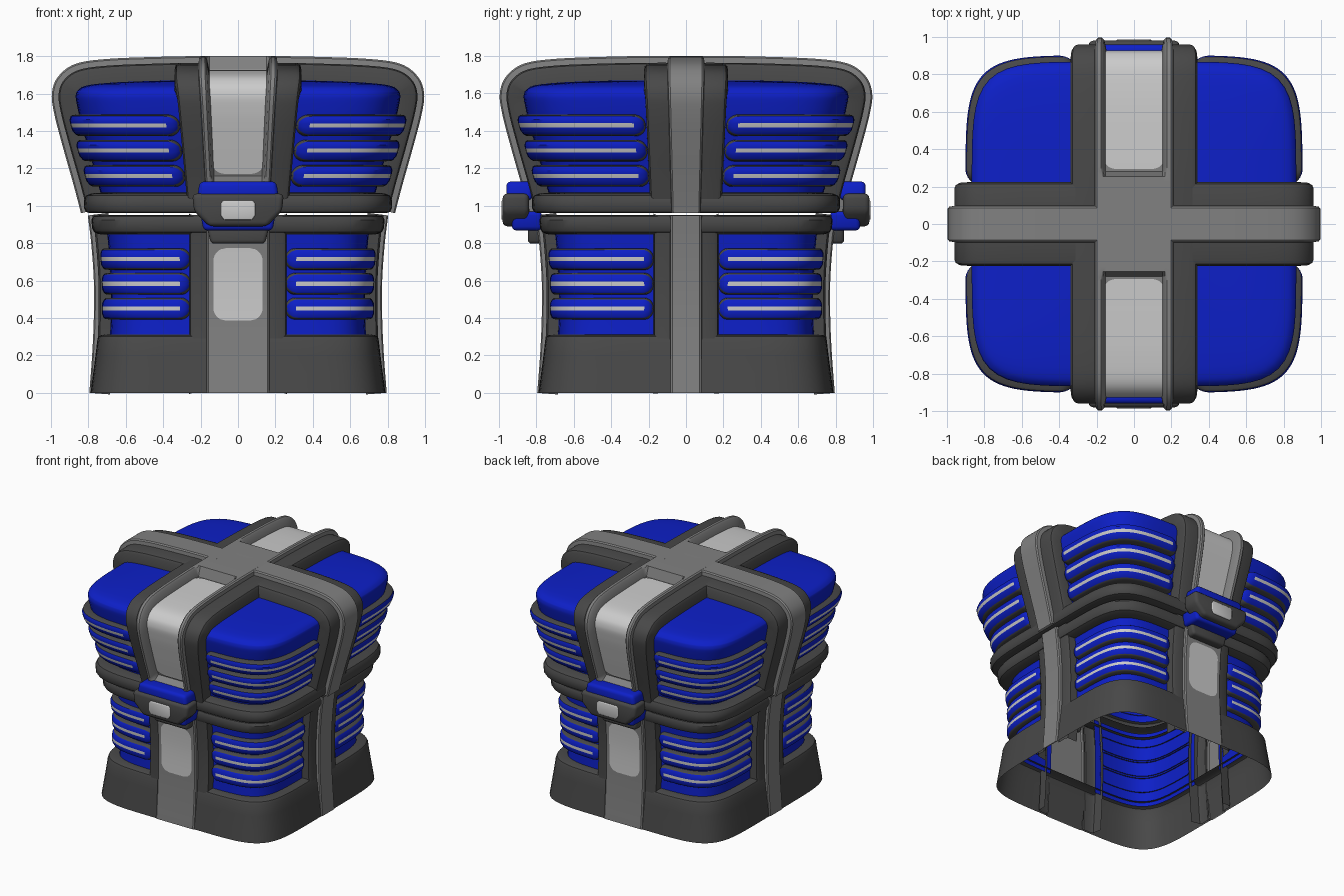
import bpy, bmesh, math
from mathutils import Vector

if "Cube" in bpy.data.objects:
    bpy.data.objects.remove(bpy.data.objects["Cube"])

MATS = []
for nm, c in (("blue", (0.004, 0.014, 0.58)), ("dark_grey", (0.065, 0.065, 0.065)),
              ("mid_grey", (0.22, 0.22, 0.22)), ("pale_grey", (0.60, 0.60, 0.60))):
    m = bpy.data.materials.new(nm)
    m.diffuse_color = (*c, 1)
    m.use_nodes = True
    m.node_tree.nodes["Principled BSDF"].inputs["Base Color"].default_value = m.diffuse_color
    MATS.append(m)
BLUE, DARK, MID, PALE = range(4)
N = 6.0  # squareness of the plan outline


def finish(name, bm, angle=35):
    bmesh.ops.remove_doubles(bm, verts=bm.verts, dist=1e-5)
    bmesh.ops.recalc_face_normals(bm, faces=bm.faces)
    mid = Vector((0, 0, 0.8))
    if sum(f.normal.dot(f.calc_center_median() - mid) * f.calc_area() for f in bm.faces) < 0:
        bmesh.ops.reverse_faces(bm, faces=bm.faces)
    me = bpy.data.meshes.new(name)
    bm.to_mesh(me)
    bm.free()
    for m in MATS:
        me.materials.append(m)
    me.shade_smooth()
    me.set_sharp_from_angle(angle=math.radians(angle))
    ob = bpy.data.objects.new(name, me)
    bpy.context.collection.objects.link(ob)
    return ob


def grid(name, rows, mat, keep=None):
    """Sheet through rows of points; mat(i, j) picks the colour of each quad."""
    bm = bmesh.new()
    vs = [[bm.verts.new(p) for p in r] for r in rows]
    for i in range(len(rows) - 1):
        for j in range(len(rows[0]) - 1):
            q = (vs[i][j], vs[i][j + 1], vs[i + 1][j + 1], vs[i + 1][j])
            c = sum((v.co for v in q), Vector()) / 4
            if keep is None or keep(c):
                bm.faces.new(q).material_index = mat(i, j)
    return finish(name, bm)


def smooth(pts, n=7):
    out = []
    P = [Vector(p) for p in pts]
    P = [2 * P[0] - P[1]] + P + [2 * P[-1] - P[-2]]
    for k in range(1, len(P) - 2):
        a, b, c, d = P[k - 1:k + 3]
        for s in range(n):
            t = s / n
            out.append(0.5 * (2 * b + (c - a) * t + (2 * a - 5 * b + 4 * c - d) * t * t
                              + (3 * b - a - 3 * c + d) * t ** 3))
    out.append(P[-2])
    return out


def normals(path):
    res = []
    for i in range(len(path)):
        t = path[min(i + 1, len(path) - 1)] - path[max(i - 1, 0)]
        res.append(Vector((t.y, -t.x)).normalized())
    res[-1] = Vector((0, 1)) if path[-1].x < 1e-6 else res[-1]
    return res


def plan(phi, R):
    c, s = math.cos(phi), math.sin(phi)
    rho = R / (abs(c) ** N + abs(s) ** N) ** (1 / N)
    return rho * c, rho * s


def ring(name, prof, mat, keep=None, n=128):
    rows = [[(*plan(2 * math.pi * k / n, r), z) for k in range(n + 1)] for r, z in prof]
    return grid(name, rows, lambda i, j: mat, keep)


# Outer wall profiles (radius, height), going upward
LID = smooth([(0.84, 0.96), (0.855, 1.02), (0.887, 1.14), (0.938, 1.32), (0.982, 1.49), (0.995, 1.6),
              (0.962, 1.69), (0.87, 1.758), (0.7, 1.785), (0.4, 1.797), (0.2, 1.8), (0, 1.8)])
BASE = smooth([(0.795, 0), (0.78, 0.2), (0.771, 0.4), (0.771, 0.6), (0.785, 0.8), (0.803, 0.948)])


def offset(path, d):
    return [Vector((max(p.x + n.x * d, 0), p.y + n.y * d)) for p, n in zip(path, normals(path))]


def place(side, sg, lat, r, z):
    return (lat, sg * r, z) if side == "front" else (sg * r, lat, z)


SIDES = [("front", -1, "front"), ("front", 1, "back"), ("side", 1, "right"), ("side", -1, "left")]


def sweep(name, path, side, sg, section, mat):
    """Sweep a mirrored half section [(lateral, offset)] along the wall path."""
    rows = []
    for p, n in zip(path, normals(path)):
        half = section(p)
        full = [(-a, o) for a, o in reversed(half)] + half
        rows.append([place(side, sg, a, p.x + n.x * o, p.y + n.y * o) for a, o in full])
    return grid(name, rows, lambda i, j: mat)


def plate(name, path, sg, lo, hi, width, off):
    """Round-cornered thin plate lying on the wall path."""
    st = [(p, n) for p, n in zip(path, normals(path)) if lo(p) and hi(p)]
    L = [0]
    for a, b in zip(st, st[1:]):
        L.append(L[-1] + (b[0] - a[0]).length)
    rows, rad = [], 0.07
    for (p, n), l in zip(st, L):
        d = max(rad - min(l, L[-1] - l), 0)
        w = width(p) - rad + math.sqrt(max(rad * rad - d * d, 0))
        r, z = p.x + n.x * off, p.y + n.y * off
        rows.append([(-w, sg * r, z), (w, sg * r, z)])
    return grid(name, rows, lambda i, j: PALE)


def taper(z):
    return 0.79 + 0.21 * min(max((z - 0.96) / 0.75, 0), 1)


def in_groove(p):
    return p.y > 1.13 and p.x > 0.28


# Straps: dark outer frame, mid grey strap, grooved on the lid front and back
for side, sg, nm in SIDES:
    wl, wd = (0.212, 0.34) if side == "front" else (0.1, 0.225)

    def lid_dark(p):
        k = taper(p.y) if side == "front" else 0.85 + 0.15 * (taper(p.y) - 0.79) / 0.21
        return [((wl - 0.02) * k, -0.036), ((wd - 0.03) * k, -0.036), ((wd - 0.012) * k, -0.043),
                ((wd - 0.002) * k, -0.06), (wd * k, -0.15)]

    def lid_light(p):
        k = taper(p.y)
        g = -0.075 if side == "front" and in_groove(p) else 0
        return [((wl - 0.06) * k if side == "front" else 0.02, g), ((wl - 0.046) * k, g * 0.15),
                ((wl - 0.035) * k, 0), ((wl - 0.014) * k, 0), ((wl - 0.004) * k, -0.008),
                (wl * k, -0.045)]

    # the part of the dark frame hidden by the groove is left open
    for h in (1, -1):
        rows = []
        for p, n in zip(LID, normals(LID)):
            rows.append([place(side, sg, h * a, p.x + n.x * o, p.y + n.y * o) for a, o in lid_dark(p)])
        grid(nm + "_lid_frame", rows, lambda i, j: DARK)
    sweep(nm + "_lid_strap", LID, side, sg, lid_light, MID)

    bl, bd = (0.17, 0.262) if side == "front" else (0.085, 0.175)
    for h in (1, -1):
        rows = []
        for p, n in zip(BASE, normals(BASE)):
            rows.append([place(side, sg, h * a, p.x + n.x * o, p.y + n.y * o) for a, o in
                         ((bl - 0.01, -0.025), (bd - 0.025, -0.025), (bd - 0.007, -0.035), (bd, -0.11))])
        grid(nm + "_base_frame", rows, lambda i, j: DARK)
    sweep(nm + "_base_strap", BASE, side, sg,
          lambda p: [(0.02, 0), (bl - 0.012, 0), (bl - 0.003, -0.007), (bl, -0.03)], MID)

    # Pale inlays
    if side == "front":
        dense = smooth(LID, 4)
        plate(nm + "_lid_inlay", dense, sg, lambda p: p.y > 1.15, lambda p: p.x > 0.29,
              lambda p: 0.165 * taper(p.y), -0.068)
        plate(nm + "_base_inlay", smooth(BASE, 4), sg, lambda p: p.y > 0.38, lambda p: p.y < 0.78,
              lambda p: 0.132, 0.003)

# Blue shells, left open behind the straps
LID_BLUE = offset(LID, -0.128)
BASE_BLUE = offset(BASE, -0.09)
ring("lid_shell", [p for p in LID_BLUE if p.y > 1.0], BLUE,
     lambda c: abs(c.x) > 0.22 and abs(c.y) > 0.14)
ring("base_shell", [p for p in BASE_BLUE if 0.27 < p.y < 0.9], BLUE,
     lambda c: abs(c.x) > 0.21 and abs(c.y) > 0.13)

# Dark rims and skirt
ring("lid_rim", [(0.73, 1.07), (0.785, 1.066), (0.812, 1.055), (0.824, 1.03), (0.822, 0.985),
                 (0.812, 0.967), (0.795, 0.961), (0.74, 0.96)], DARK)
ring("base_rim", [(0.67, 0.845), (0.745, 0.848), (0.77, 0.86), (0.78, 0.88), (0.784, 0.925),
                  (0.776, 0.942), (0.76, 0.949), (0.70, 0.95)], DARK)
ring("base_skirt", [(0.788, 0), (0.775, 0.1), (0.762, 0.2), (0.752, 0.285), (0.745, 0.302),
                    (0.73, 0.31), (0.67, 0.312)], DARK)


def radius_at(path, z):
    for a, b in zip(path, path[1:]):
        if a.y <= z <= b.y:
            return a.x + (b.x - a.x) * (z - a.y) / (b.y - a.y)
    return path[0].x


# Wrap-around ribs: dark edge, blue face, pale centre line
RIB = [(0.058, -0.01), (0.056, 0.035), (0.049, 0.047), (0.043, 0.05), (0.03, 0.058), (0.011, 0.06)]
RIB = RIB + [(-a, o) for a, o in reversed(RIB)]


def rib(name, path, z, xs, ys, sx, sy, depth):
    R = radius_at(path, z)
    a0, a1 = math.atan2(ys, R), math.atan2(R, xs)
    ends = [0, 0.003, 0.01, 0.02, 0.035, 0.05, 0.065]
    span = a1 - a0
    ts = ends + [0.065 + (span - 0.13) * k / 36 for k in range(1, 36)] + [span - e for e in reversed(ends)]
    rows = []
    for t in ts:
        d = max(1 - min(t, span - t) / 0.065, 0)
        f = math.sqrt(max(1 - d * d, 0.0004))
        row = []
        for dz, o in RIB:
            zz = z + dz * f
            x, y = plan(a0 + t, radius_at(path, zz) + o * depth * (0.3 + 0.7 * f))
            row.append((sx * x, sy * y, zz))
        rows.append(row)
    last = len(ts) - 1

    def colour(i, j):
        if j < 2 or j > 8 or i < 1 or i > last - 2:
            return DARK
        return PALE if j == 5 and 5 <= i < last - 5 else BLUE
    grid(name, rows, colour)


for sx in (1, -1):
    for sy in (1, -1):
        for z, xs, ys in ((1.43, 0.31, 0.215), (1.295, 0.298, 0.205), (1.16, 0.283, 0.195)):
            rib("lid_rib", LID_BLUE, z, xs, ys, sx, sy, 1.0)
        for z in (0.715, 0.583, 0.45):
            rib("base_rib", BASE_BLUE, z, 0.252, 0.172, sx, sy, 0.8)


def prism(name, half, y0, y1, sg, mat, bevel):
    """Bevelled block from a mirrored half outline [(x, z)]."""
    pts = half + [(-x, z) for x, z in reversed(half)]
    bm = bmesh.new()
    f = bm.faces.new([bm.verts.new((x, sg * y0, z)) for x, z in pts])
    ext = bmesh.ops.extrude_face_region(bm, geom=[f])["geom"]
    bmesh.ops.translate(bm, vec=(0, sg * (y1 - y0), 0),
                        verts=[v for v in ext if isinstance(v, bmesh.types.BMVert)])
    bmesh.ops.bevel(bm, geom=bm.edges[:], offset=bevel, segments=3, profile=0.5, affect="EDGES")
    for f in bm.faces:
        f.material_index = mat
    finish(name, bm)


# Latches on front and back
for sg, nm in ((-1, "front"), (1, "back")):
    prism(nm + "_latch_top", [(0.22, 1.03), (0.205, 1.13)], 0.82, 0.96, sg, BLUE, 0.025)
    prism(nm + "_latch_body", [(0.155, 0.89), (0.235, 0.97), (0.245, 1.065)], 0.84, 0.98, sg, DARK, 0.025)
    prism(nm + "_latch_lower", [(0.185, 0.868), (0.203, 0.97)], 0.77, 0.93, sg, BLUE, 0.022)
    prism(nm + "_latch_foot", [(0.145, 0.797), (0.168, 0.89)], 0.76, 0.845, sg, DARK, 0.02)
    prism(nm + "_latch_button", [(0.075, 0.925), (0.093, 0.95), (0.093, 1.01), (0.08, 1.028)],
          0.93, 0.987, sg, PALE, 0.006)
